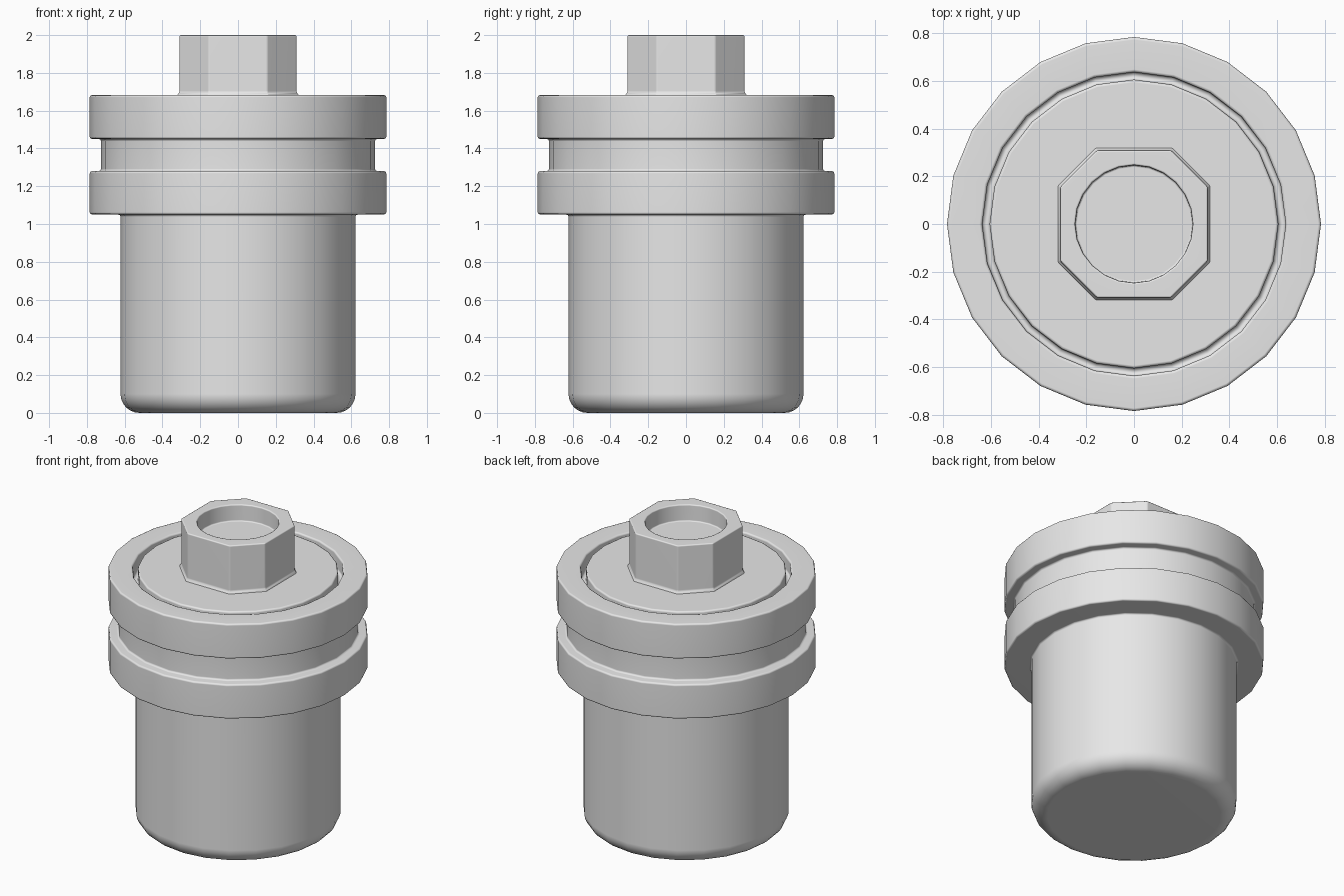
import bpy
import bmesh
from math import sin, cos, pi, radians

old = bpy.data.objects.get("Cube")
if old:
    bpy.data.objects.remove(old, do_unlink=True)

grey = bpy.data.materials.new("light grey")
grey.use_nodes = True
grey.diffuse_color = (0.8, 0.8, 0.8, 1)
grey.node_tree.nodes["Principled BSDF"].inputs["Base Color"].default_value = (0.8, 0.8, 0.8, 1)


def loft(name, sections):
    """Skin a list of matching closed rings and cap both ends."""
    bm = bmesh.new()
    rings = [[bm.verts.new(p) for p in ring] for ring in sections]
    n = len(rings[0])
    for low, high in zip(rings, rings[1:]):
        for i in range(n):
            j = (i + 1) % n
            bm.faces.new((low[i], low[j], high[j], high[i]))
    bm.faces.new(rings[0][::-1])
    bm.faces.new(rings[-1])
    bmesh.ops.recalc_face_normals(bm, faces=bm.faces)
    mesh = bpy.data.meshes.new(name)
    bm.to_mesh(mesh)
    bm.free()
    mesh.materials.append(grey)
    obj = bpy.data.objects.new(name, mesh)
    bpy.context.collection.objects.link(obj)
    return obj


def circle(r, z, n=24):
    return [(r * cos(2 * pi * i / n), r * sin(2 * pi * i / n), z) for i in range(n)]


def activate(obj):
    bpy.ops.object.select_all(action="DESELECT")
    obj.select_set(True)
    bpy.context.view_layer.objects.active = obj


def finish(obj, width):
    """Soften the hard edges and smooth the curved sides."""
    activate(obj)
    bevel = obj.modifiers.new("soft edges", "BEVEL")
    bevel.width = width
    bevel.segments = 2
    bevel.limit_method = "ANGLE"
    bevel.angle_limit = radians(35)
    bpy.ops.object.modifier_apply(modifier=bevel.name)
    bpy.ops.object.shade_smooth_by_angle(angle=radians(50))
    normals = obj.modifiers.new("flat face normals", "WEIGHTED_NORMAL")
    normals.keep_sharp = True


# Canister: rounded base, two flanges with a groove between, ring slot in the top
body_r, flange_r, neck_r, corner = 0.622, 0.785, 0.725, 0.1
profile = []
for k in range(7):
    a = k * pi / 12
    profile.append((body_r - corner + corner * sin(a), corner - corner * cos(a)))
profile += [(body_r, 1.05), (flange_r, 1.05), (flange_r, 1.28), (neck_r, 1.28),
            (neck_r, 1.45), (flange_r, 1.45), (flange_r, 1.683),
            (0.637, 1.683), (0.637, 1.59), (0.606, 1.59), (0.606, 1.683)]
canister = loft("canister_body", [circle(r, z) for r, z in profile])
finish(canister, 0.012)

# Eight-sided head with a slight flare at its foot
flat, half = 0.31, 0.155
corners = [(flat, -half), (flat, half), (half, flat), (-half, flat),
           (-flat, half), (-flat, -half), (-half, -flat), (half, -flat)]
head = loft("octagonal_head", [[(x * s, y * s, z) for x, y in corners]
                               for s, z in ((1.035, 1.66), (1.035, 1.685), (1, 1.697), (1, 2))])

# Round recess in the head
cutter = loft("recess_cutter", [circle(0.247, 1.89), circle(0.247, 2.1)])
cutter.hide_render = True
activate(head)
cut = head.modifiers.new("recess", "BOOLEAN")
cut.operation = "DIFFERENCE"
cut.solver = "EXACT"
cut.object = cutter
bpy.ops.object.modifier_apply(modifier=cut.name)
bpy.data.objects.remove(cutter, do_unlink=True)
finish(head, 0.008)
